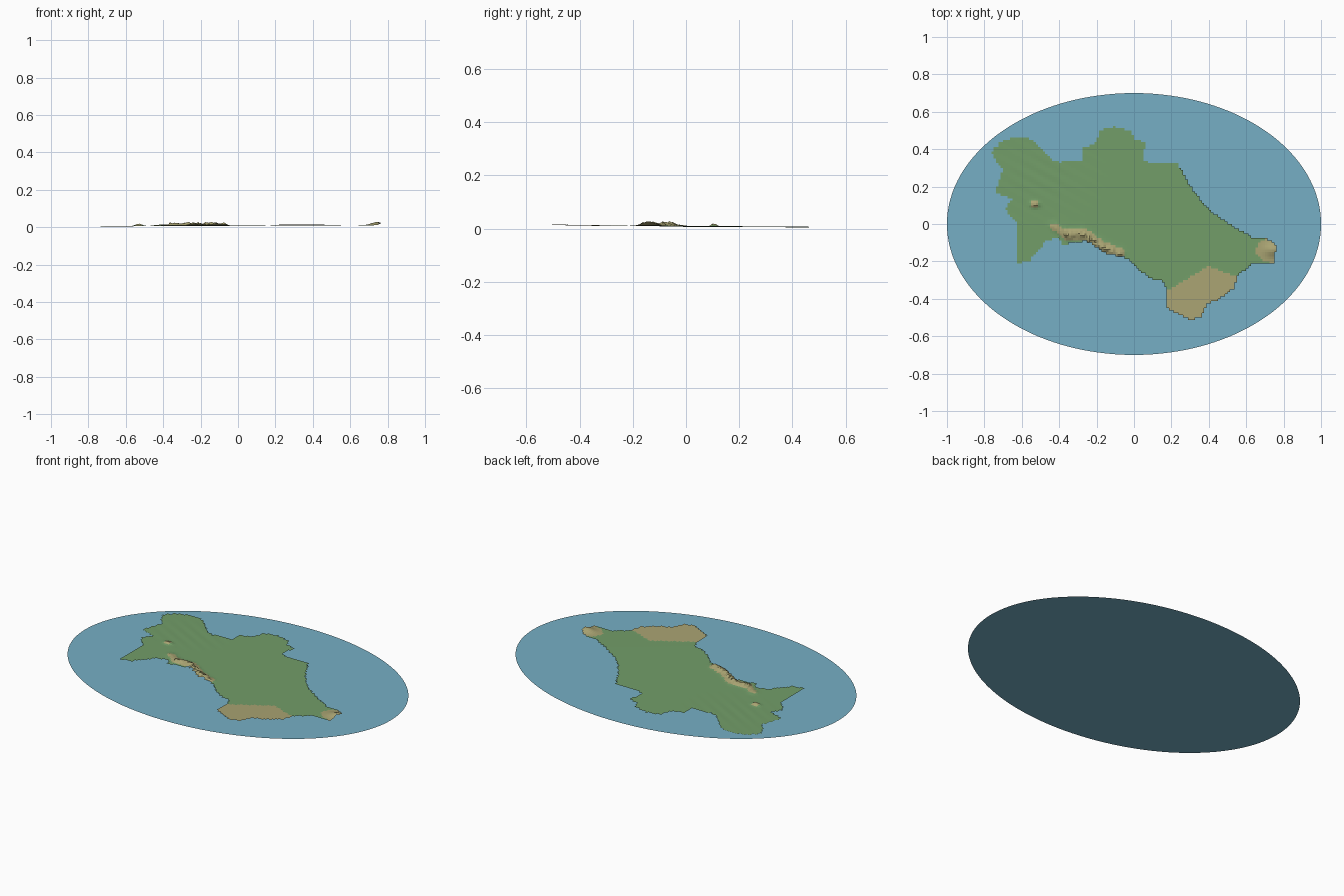
import bpy, bmesh, math, random

if "Cube" in bpy.data.objects:
    bpy.data.objects.remove(bpy.data.objects["Cube"], do_unlink=True)

random.seed(4)
CELL = 0.0125        # size of one terrain cell
HIGHLAND = 0.0105    # height where lowland turns to highland


def make_material(name, rgb):
    mat = bpy.data.materials.new(name)
    mat.use_nodes = True
    colour = (*rgb, 1.0)
    mat.diffuse_color = colour
    mat.node_tree.nodes["Principled BSDF"].inputs["Base Color"].default_value = colour
    return mat


def make_object(name, bm, materials):
    mesh = bpy.data.meshes.new(name)
    bm.to_mesh(mesh)
    bm.free()
    for mat in materials:
        mesh.materials.append(mat)
    obj = bpy.data.objects.new(name, mesh)
    bpy.context.scene.collection.objects.link(obj)
    return obj


water_blue = make_material("water blue", (0.18, 0.43, 0.56))
lowland_green = make_material("lowland green", (0.17, 0.34, 0.14))
highland_tan = make_material("highland tan", (0.40, 0.37, 0.17))

# Coastline, in hundredths of a unit, clockwise from the north-west
COAST = [
    (-76, 39), (-70, 45), (-60, 47), (-54, 45), (-45, 35), (-40, 33), (-28, 34),
    (-27, 41), (-21, 43), (-18, 50), (-11, 52), (-2, 50), (1, 45), (6, 44), (5, 34),
    (11, 32), (23, 33), (28, 24), (32, 17), (42, 6), (51, 0), (65, -8), (71, -8),
    (76, -11), (75, -21), (64, -21), (55, -28), (54, -34), (46, -40), (39, -43),
    (36, -50), (30, -51), (23, -48), (18, -45), (18, -36), (16, -31), (8, -29),
    (-3, -19), (-9, -17), (-15, -16), (-25, -9), (-38, -11), (-41, -7), (-47, -9),
    (-56, -20), (-62, -21), (-62, 0), (-69, 8), (-65, 13), (-74, 17), (-70, 29),
    (-74, 34),
]
COAST = [(x / 100, y / 100) for x, y in COAST]

# Mountain ridge along the southern border
RIDGE = [(-0.43, -0.01), (-0.36, -0.06), (-0.28, -0.05), (-0.16, -0.13), (-0.08, -0.16)]


def on_land(x, y):
    inside = False
    for (ax, ay), (bx, by) in zip(COAST, COAST[1:] + COAST[:1]):
        if (ay > y) != (by > y) and x < ax + (y - ay) * (bx - ax) / (by - ay):
            inside = not inside
    return inside


def ridge_distance(x, y):
    best = 9.0
    for (ax, ay), (bx, by) in zip(RIDGE, RIDGE[1:]):
        dx, dy = bx - ax, by - ay
        t = ((x - ax) * dx + (y - ay) * dy) / (dx * dx + dy * dy)
        t = min(max(t, 0), 1)
        best = min(best, math.hypot(x - ax - t * dx, y - ay - t * dy))
    return best


def bump(x, y, cx, cy, rx, ry):
    return math.exp(-((x - cx) / rx) ** 2 - ((y - cy) / ry) ** 2)


def height(x, y):
    # Plain, sloping gently down to the north-west
    z = min(0.0085 - 0.004 * y + 0.003 * x, 0.0102)
    # Shallow diagonal folds in the north-west
    folds = bump(x, y, -0.5, 0.25, 0.2, 0.15)
    z += 0.0006 * folds * math.sin(50 * x + 90 * y)
    # South-eastern plateau
    slope = 0.6 if x < 0.4 else 0.4
    rise = -0.22 - slope * abs(x - 0.4) - y
    if rise > 0 and x > 0.17:
        z = max(z, HIGHLAND + 0.017 * rise)
    # Southern ridge, lone western hill and eastern spur
    crest = 0.007 if x < -0.37 else 0.017
    z += crest * math.exp(-(ridge_distance(x, y) / 0.022) ** 2) * random.uniform(0.5, 1.2)
    z += 0.014 * bump(x, y, -0.53, 0.105, 0.022, 0.014)
    z += 0.017 * bump(x, y, 0.745, -0.14, 0.045, 0.033)
    return z


# Water: a flat oval sheet
bm = bmesh.new()
bmesh.ops.create_circle(bm, cap_ends=True, segments=128, radius=1.0)
bmesh.ops.scale(bm, vec=(1.0, 0.7, 1.0), verts=bm.verts)
make_object("water", bm, [water_blue])

# Land: a stepped-edge grid draped over the height field
bm = bmesh.new()
corners = {}


def corner(i, j):
    if (i, j) not in corners:
        x, y = i * CELL, j * CELL
        corners[i, j] = bm.verts.new((x, y, height(x, y)))
    return corners[i, j]


for i in range(-64, 64):
    for j in range(-44, 44):
        if on_land((i + 0.5) * CELL, (j + 0.5) * CELL):
            face = bm.faces.new([corner(i, j), corner(i + 1, j),
                                 corner(i + 1, j + 1), corner(i, j + 1)])
            mean = sum(v.co.z for v in face.verts) / 4
            face.material_index = int(mean > HIGHLAND)
make_object("land", bm, [lowland_green, highland_tan])
